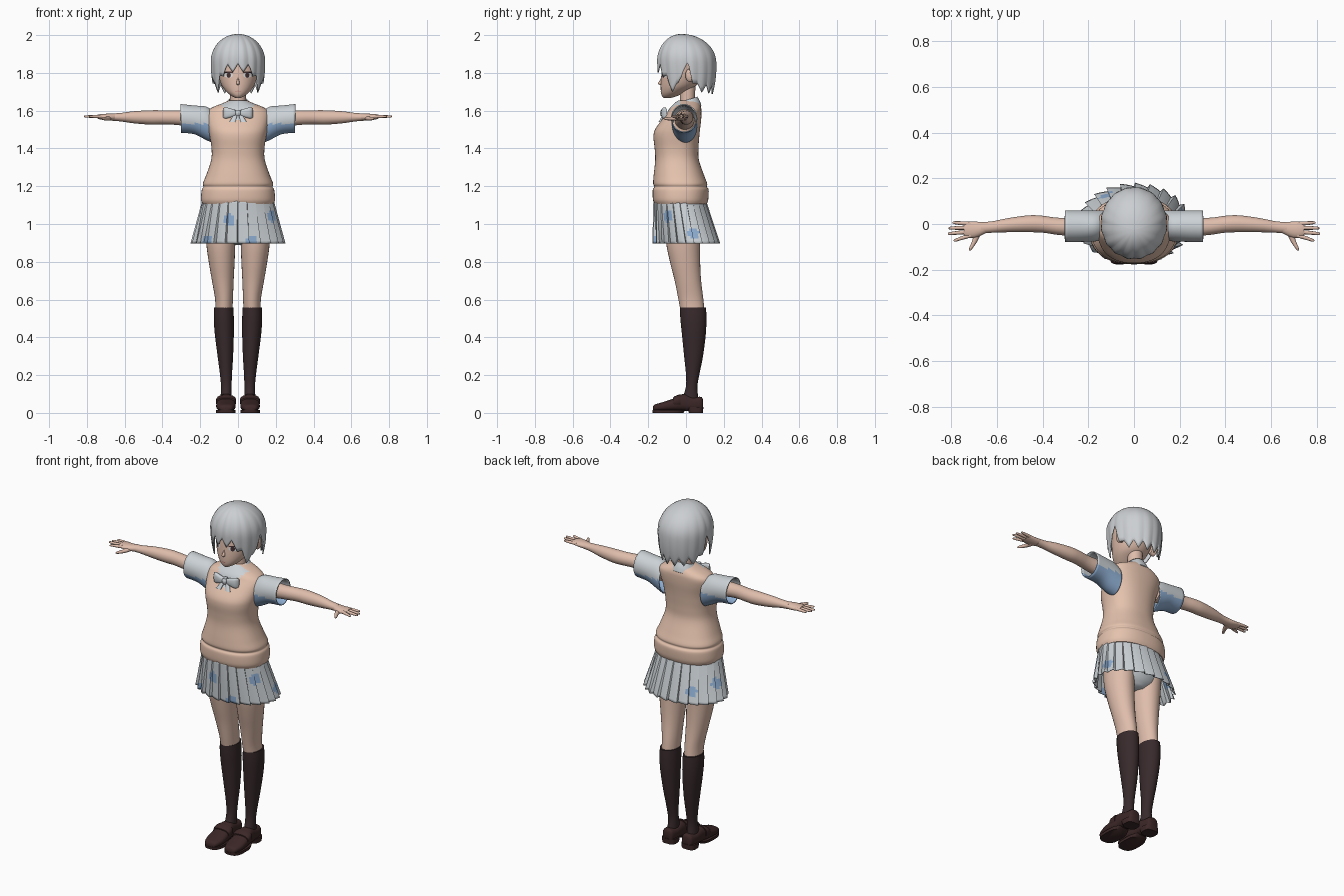
import bpy, bmesh
from math import sin, cos, pi, sqrt, copysign
from mathutils import Vector
from mathutils.bvhtree import BVHTree

cube = bpy.data.objects.get("Cube")
if cube:
    bpy.data.objects.remove(cube, do_unlink=True)


def material(name, r, g, b):
    m = bpy.data.materials.new(name)
    m.use_nodes = True
    m.diffuse_color = (r, g, b, 1)
    bsdf = next(n for n in m.node_tree.nodes if n.type == "BSDF_PRINCIPLED")
    bsdf.inputs["Base Color"].default_value = (r, g, b, 1)
    bsdf.inputs["Roughness"].default_value = 0.8
    return m


SKIN = material("skin", 0.74, 0.51, 0.41)
KNIT = material("peach knit", 0.78, 0.54, 0.42)
CLOTH = material("pale cloth", 0.60, 0.64, 0.67)
BLUE = material("soft blue", 0.27, 0.42, 0.64)
HAIR = material("silver hair", 0.60, 0.62, 0.64)
SOCK = material("dark sock", 0.040, 0.023, 0.025)
SHOE = material("brown shoe", 0.045, 0.020, 0.020)
DARK = material("eye brown", 0.06, 0.03, 0.03)
WHITE = material("eye white", 0.75, 0.75, 0.75)
LIP = material("lip pink", 0.55, 0.22, 0.20)


def finish(name, bm, mats, rule=None, mirror=False, thick=0, smooth=50):
    bmesh.ops.recalc_face_normals(bm, faces=bm.faces[:])
    me = bpy.data.meshes.new(name)
    if rule:
        for f in bm.faces:
            f.material_index = int(rule(f.calc_center_median()))
    bm.to_mesh(me)
    bm.free()
    for m in mats:
        me.materials.append(m)
    ob = bpy.data.objects.new(name, me)
    bpy.context.collection.objects.link(ob)
    if smooth:
        bpy.ops.object.select_all(action="DESELECT")
        ob.select_set(True)
        bpy.context.view_layer.objects.active = ob
        bpy.ops.object.shade_smooth_by_angle(angle=smooth * pi / 180)
    if thick:
        ob.modifiers.new("thickness", "SOLIDIFY").thickness = thick
    if mirror:
        ob.modifiers.new("mirror", "MIRROR")
    return ob


def grid(fn, cols, rows, caps=False):
    """Closed band of quads; fn(column, row) gives a point."""
    bm = bmesh.new()
    rings = [[bm.verts.new(fn(i, j)) for i in range(cols)] for j in range(rows)]
    for a, b in zip(rings, rings[1:]):
        for i in range(cols):
            k = (i + 1) % cols
            bm.faces.new((a[i], a[k], b[k], b[i]))
    if caps:
        bm.faces.new(rings[0])
        bm.faces.new(rings[-1])
    return bm


def spline(rows, steps):
    out = []
    for i in range(len(rows) - 1):
        p = [rows[max(0, min(len(rows) - 1, i + k))] for k in (-1, 0, 1, 2)]
        for s in range(steps):
            t = s / steps
            out.append([b + t / 2 * (c - a + t * (2*a - 5*b + 4*c - d + t * (3*(b - c) + d - a)))
                        for a, b, c, d in zip(*p)])
    return out + [list(rows[-1])]


def loft(name, axis, rows, mats, cols=28, steps=4, power=2.0, caps=True, shear=0, **kw):
    """Rows are (position, a0, a1, b0, b1): box of each rounded section."""
    pts = spline(rows, steps)

    def at(i, j):
        t, a0, a1, b0, b1 = pts[j]
        c, s = cos(2 * pi * i / cols), sin(2 * pi * i / cols)
        a = (a0 + a1) / 2 + (a1 - a0) / 2 * copysign(abs(c) ** (2 / power), c)
        b = (b0 + b1) / 2 + (b1 - b0) / 2 * copysign(abs(s) ** (2 / power), s)
        x, y, z = {"x": (t, a, b), "y": (a, t, b), "z": (a, b, t)}[axis]
        return x, y, z + shear * y
    return finish(name, grid(at, cols, len(pts), caps), mats, **kw)


def sym(rows):
    return [(z, -w, w, y0, y1) for z, w, y0, y1 in rows]


# Torso: knitted vest with a V neck and hem band
loft("vest", "z", sym([
    (1.105, .188, -.165, .11), (1.13, .196, -.175, .118), (1.18, .192, -.176, .12),
    (1.197, .183, -.168, .110), (1.215, .186, -.174, .112), (1.26, .168, -.171, .095),
    (1.34, .142, -.163, .068), (1.40, .140, -.166, .066), (1.46, .149, -.172, .07),
    (1.50, .156, -.164, .074), (1.55, .165, -.13, .08), (1.59, .165, -.10, .082),
    (1.615, .14, -.085, .08), (1.64, .08, -.06, .07), (1.655, .045, -.04, .055)]),
    [KNIT, CLOTH], cols=64, steps=5, power=2.3,
    rule=lambda c: c.y < -.03 and c.z > 1.535 + abs(c.x) * 1.1)
loft("hips", "z", sym([(.89, .05, -.05, .05), (.95, .15, -.11, .09), (1.12, .17, -.14, .09)]), [CLOTH])

# Pleated skirt with blue spots
PLEATS, SROWS = 24, 18
SPOTS = [(-.2, 1.02), (.95, 1.04), (.35, .91), (-.8, .91), (-1.7, 1.0),
         (1.8, .95), (2.9, 1.03), (-2.5, .97)]


def skirt_point(i, j):
    p, c = divmod(i, 4)
    t = j / (SROWS - 1)
    a = 2 * pi * (p + c / 3 * .93) / PLEATS - pi
    k = 1 + (.02 + .07 * t) * (c / 3 - .6)
    back = .105 + .07 * t
    cy, ry = (back - .172) / 2, (back + .172) / 2
    return (.188 + .055 * t) * k * sin(a), cy - ry * k * cos(a), 1.125 - .228 * t


def spotted(c):
    for a, z in SPOTS:
        d = Vector((.22 * sin(a), -.17 * cos(a)))
        if (c.xy - d).length ** 2 + (c.z - z) ** 2 < .032 ** 2:
            return 1
    return 0


finish("pleated_skirt", grid(skirt_point, PLEATS * 4, SROWS), [CLOTH, BLUE],
       rule=spotted, thick=.004, smooth=25)

# Legs, socks and shoes
loft("legs", "z", [(1.02, .01, .172, -.11, .085), (.9, .014, .168, -.105, .075),
                   (.8, .018, .155, -.085, .075), (.7, .023, .138, -.06, .08),
                   (.6, .027, .121, -.04, .092), (.52, .03, .12, -.025, .1)], [SKIN], mirror=True)
loft("socks", "z", [(.557, .025, .126, -.032, .106), (.5, .022, .128, -.03, .108),
                    (.42, .022, .123, -.022, .105), (.3, .026, .108, -.01, .09),
                    (.2, .032, .095, 0, .07), (.13, .034, .09, -.002, .06),
                    (.05, .034, .095, -.03, .07)], [SOCK], mirror=True)
loft("shoes", "y", [(-.176, .045, .085, .012, .03), (-.165, .027, .102, .01, .044),
                    (-.12, .013, .115, .01, .058), (-.06, .014, .113, .01, .078),
                    (-.015, .02, .106, .01, .10), (.04, .024, .102, .01, .085),
                    (.08, .03, .096, .01, .085), (.09, .042, .084, .015, .07)],
     [SHOE], power=2.6, mirror=True)
loft("shoe_soles", "z", [(0, .012, .116, -.176, -.015), (.016, .012, .116, -.178, .0)],
     [SHOE], steps=1, power=2.8, mirror=True)
loft("shoe_heels", "z", [(0, .022, .106, .015, .09), (.03, .02, .107, .005, .092)],
     [SHOE], steps=1, power=3, mirror=True)
loft("shoe_straps", "y", [(-.07, .013, .114, .03, .080), (-.06, .010, .117, .03, .088),
                          (-.04, .010, .116, .03, .096), (-.03, .013, .113, .03, .097)],
     [SHOE], steps=1, power=2.6, mirror=True)

# Sleeves, arms and hands
loft("sleeves", "x", [(.135, -.07, .06, 1.43, 1.60), (.17, -.076, .06, 1.445, 1.622),
                      (.23, -.078, .06, 1.475, 1.627), (.303, -.08, .06, 1.483, 1.635)],
     [CLOTH, BLUE], caps=False, cols=36, rule=lambda c: c.z < 1.53, thick=.006, mirror=True)
loft("arms", "x", [(.15, -.06, .045, 1.50, 1.60), (.31, -.050, .027, 1.523, 1.602),
                   (.40, -.038, .036, 1.527, 1.602), (.46, -.036, .038, 1.526, 1.602),
                   (.55, -.036, .026, 1.533, 1.597), (.62, -.038, .012, 1.543, 1.588),
                   (.67, -.042, .008, 1.547, 1.585)], [SKIN], mirror=True)
loft("palms", "x", [(.65, -.040, .008, 1.548, 1.585), (.69, -.058, .010, 1.548, 1.584),
                    (.725, -.060, .010, 1.553, 1.582), (.745, -.052, .006, 1.558, 1.579)],
     [SKIN], mirror=True)
for finger, y0, y1, tip in (("index", -.051, -.072, .790), ("middle", -.034, -.042, .815),
                            ("ring", -.016, -.018, .812), ("little", .001, .006, .795)):
    r = .0085
    loft(finger + "_fingers", "x", [
        (.715, y0 - r, y0 + r, 1.560, 1.578),
        ((.72 + tip) / 2, (y0 + y1) / 2 - r, (y0 + y1) / 2 + r, 1.561, 1.577),
        (tip - .006, y1 - r * .7, y1 + r * .7, 1.564, 1.575),
        (tip, y1 - .002, y1 + .002, 1.567, 1.571)], [SKIN], cols=10, steps=3, mirror=True)
loft("thumbs", "y", [(-.03, .665, .70, 1.548, 1.575), (-.07, .683, .708, 1.548, 1.568),
                     (-.105, .706, .722, 1.550, 1.565), (-.117, .716, .722, 1.555, 1.560)],
     [SKIN], cols=12, mirror=True)

# Neck, collar and bow tie
loft("neck", "z", sym([(1.58, .05, -.04, .055), (1.64, .042, -.032, .048), (1.74, .042, -.035, .05)]), [SKIN])
loft("collar", "z", sym([(1.598, .092, -.102, .082), (1.625, .073, -.08, .074), (1.655, .05, -.05, .06)]),
     [CLOTH], caps=False, shear=.32, thick=.006)
loft("bow_wings", "x", [(.004, -.125, -.108, 1.578, 1.598), (.03, -.132, -.105, 1.567, 1.609),
                        (.065, -.128, -.102, 1.558, 1.618), (.08, -.114, -.100, 1.564, 1.612)],
     [CLOTH], cols=16, power=2.8, mirror=True)
loft("bow_tails", "z", [(1.585, .0, .02, -.122, -.108), (1.54, .014, .046, -.145, -.133)],
     [CLOTH], cols=12, power=3, mirror=True)
loft("bow_knot", "z", sym([(1.572, .011, -.134, -.105), (1.588, .015, -.138, -.104),
                           (1.604, .011, -.132, -.104)]), [CLOTH], cols=16, power=3)

# Head, nose and ears
head = loft("head", "z", sym([
    (1.667, .012, -.118, -.08), (1.68, .037, -.128, -.04), (1.70, .061, -.133, 0),
    (1.73, .084, -.134, .05), (1.77, .099, -.132, .08), (1.82, .108, -.128, .10),
    (1.88, .108, -.12, .11), (1.94, .08, -.08, .08), (1.965, .03, -.03, .04)]),
    [SKIN], cols=48, steps=5)
loft("nose", "z", sym([(1.735, .004, -.136, -.12), (1.744, .009, -.149, -.12),
                       (1.76, .006, -.139, -.12), (1.775, .004, -.132, -.12)]), [SKIN], cols=12)
loft("ears", "x", [(.095, .0, .04, 1.762, 1.81), (.118, -.004, .046, 1.752, 1.822),
                   (.128, .002, .044, 1.765, 1.815)], [SKIN], cols=20, mirror=True)

# Face details laid on the head surface
tree = BVHTree.FromPolygons([v.co for v in head.data.vertices],
                            [p.vertices for p in head.data.polygons])


def decal(name, x, z, w, h, mat, lift, mirror=True):
    bm = bmesh.new()

    def project(u, v):
        hit = tree.ray_cast(Vector((u, -1, v)), Vector((0, 1, 0)))[0]
        return bm.verts.new((u, hit.y - lift, v))
    mid = project(x, z)
    rim = [project(x + w * cos(k * pi / 8), z + h * sin(k * pi / 8)) for k in range(16)]
    for k in range(16):
        bm.faces.new((mid, rim[k], rim[(k + 1) % 16]))
    finish(name, bm, [mat], mirror=mirror, smooth=0)


decal("eye_whites", .05, 1.788, .023, .014, WHITE, .002)
decal("irises", .049, 1.788, .011, .014, DARK, .003)
decal("eyelashes", .051, 1.803, .026, .004, DARK, .004)
decal("mouth", 0, 1.703, .015, .0025, LIP, .002, mirror=False)

# Hair: ridged cap whose jagged edge follows fringe, side locks, ears and nape
EDGE = [(0, 1.805), (.5, 1.80), (.75, 1.75), (.95, 1.70), (1.2, 1.70), (1.4, 1.79),
        (1.62, 1.81), (1.75, 1.75), (1.95, 1.70), (3.2, 1.685)]
HCOLS, HROWS = 128, 18


def hem(a):
    for (a0, z0), (a1, z1) in zip(EDGE, EDGE[1:]):
        if a <= a1:
            return z0 + (z1 - z0) * (a - a0) / (a1 - a0)


def hair_point(i, j):
    a = 2 * pi * i / HCOLS - pi
    tooth = abs((i % 8) / 4 - 1)
    t = (j + .15) / (HROWS - .85)
    bottom = hem(abs(a)) + .045 * tooth
    z = 2 - (2 - bottom) * t ** 1.7
    s = sqrt(max(0, 1 - ((z - 1.86) / .14) ** 2)) if z > 1.86 else 1 - 5 * (1.86 - z) ** 2
    s *= 1 + .035 * (.4 - tooth) * t
    return .139 * s * sin(a), .006 - .03 * (1 - t) ** 2 - .153 * s * cos(a), z


hair = grid(hair_point, HCOLS, HROWS)
hair.verts.ensure_lookup_table()
hair.faces.new([hair.verts[i] for i in range(HCOLS)])
finish("hair", hair, [HAIR], thick=.006, smooth=40)
